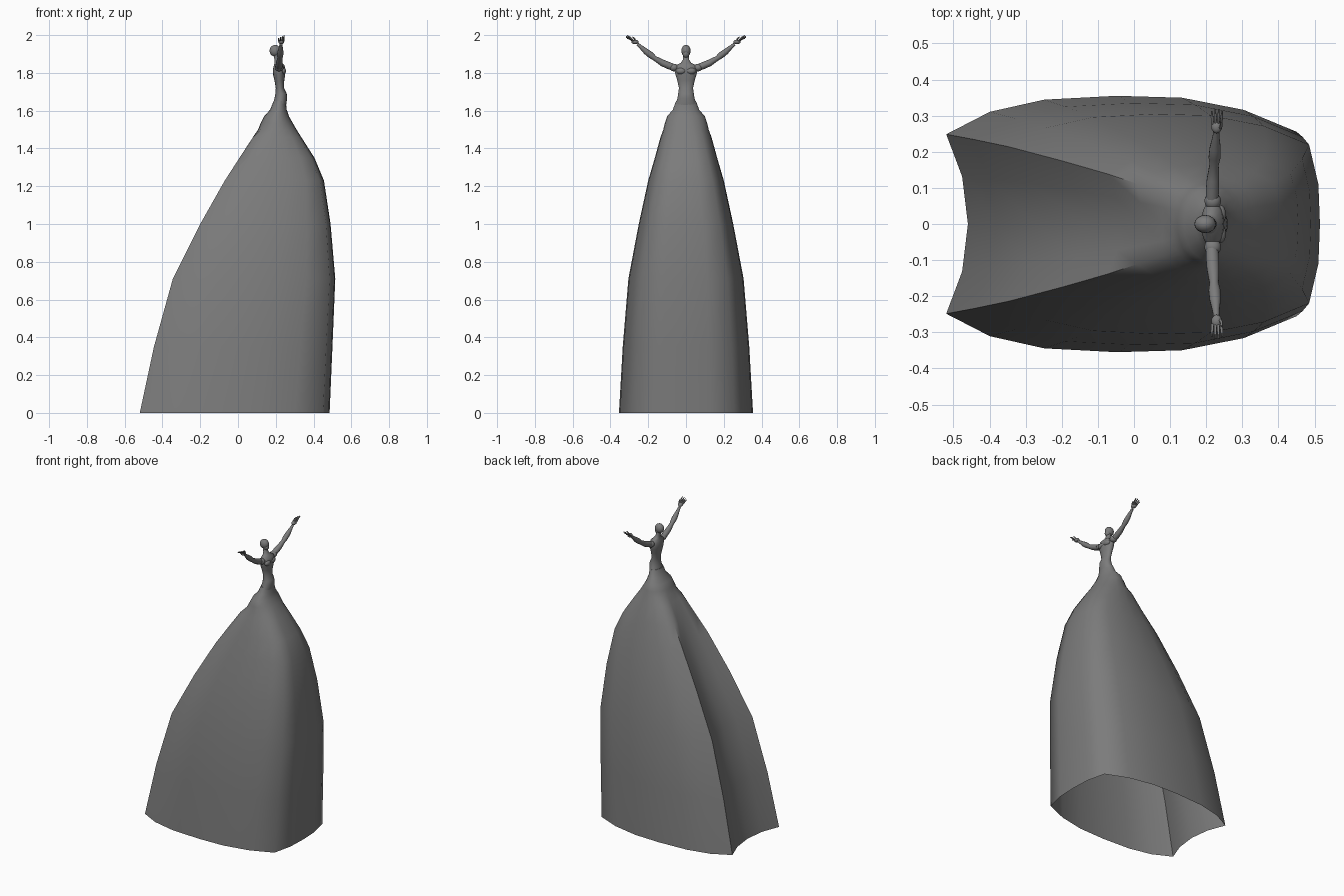
import bpy, bmesh, math
from mathutils import Vector

if "Cube" in bpy.data.objects:
    bpy.data.objects.remove(bpy.data.objects["Cube"])

grey = bpy.data.materials.new("stone grey")
grey.diffuse_color = (0.2, 0.2, 0.2, 1)
grey.use_nodes = True
grey.node_tree.nodes["Principled BSDF"].inputs["Base Color"].default_value = grey.diffuse_color


def finish(name, bm, angle=60):
    bmesh.ops.recalc_face_normals(bm, faces=bm.faces)
    me = bpy.data.meshes.new(name)
    bm.to_mesh(me)
    bm.free()
    ob = bpy.data.objects.new(name, me)
    bpy.context.collection.objects.link(ob)
    me.materials.append(grey)
    bpy.ops.object.select_all(action='DESELECT')
    ob.select_set(True)
    bpy.context.view_layer.objects.active = ob
    bpy.ops.object.shade_smooth_by_angle(angle=math.radians(angle))
    return ob


def loft(name, rings, cap_start=True, cap_end=True, angle=60):
    bm = bmesh.new()
    rows = [[bm.verts.new(p) for p in r] for r in rings]
    n = len(rows[0])
    for a, b in zip(rows, rows[1:]):
        for i in range(n):
            j = (i + 1) % n
            bm.faces.new((a[i], a[j], b[j], b[i]))
    if cap_start:
        bm.faces.new(rows[0])
    if cap_end:
        bm.faces.new(rows[-1])
    return finish(name, bm, angle)


def tube(name, path, sides=10):
    """Tapered limb through (x, y, z, radius) stations."""
    pts = [Vector(p[:3]) for p in path]
    rings = []
    for i, p in enumerate(pts):
        d = (pts[min(i + 1, len(pts) - 1)] - pts[max(i - 1, 0)]).normalized()
        u = d.cross(Vector((1, 0, 0)) if abs(d.x) < 0.9 else Vector((0, 1, 0))).normalized()
        v = d.cross(u)
        rings.append([p + path[i][3] * (math.cos(t) * u + math.sin(t) * v)
                      for t in (2 * math.pi * k / sides for k in range(sides))])
    return loft(name, rings)


def ball(name, loc, size):
    bm = bmesh.new()
    bmesh.ops.create_uvsphere(bm, u_segments=16, v_segments=10, radius=1)
    for v in bm.verts:
        v.co = Vector(loc) + Vector(v.co[i] * size[i] for i in range(3))
    return finish(name, bm)


# Gown: open-bottomed loft, half outline from front centre to back notch
half = [(1, 0), (0.995, 0.36), (0.965, 0.72), (0.82, 0.89), (0.65, 0.985),
        (0.47, 1), (0.27, 0.97), (0.12, 0.875), (0, 0.70), (0.02, 0.37)]
levels = [  # z, back x, front x, half width, notch depth, roundness
    (0, -0.52, 0.485, 0.355, 0.06, 0), (0.35, -0.445, 0.50, 0.335, 0.065, 0),
    (0.71, -0.345, 0.515, 0.305, 0.07, 0), (1.0, -0.2, 0.49, 0.25, 0.06, 0),
    (1.23, -0.075, 0.455, 0.20, 0.045, 0.1), (1.35, 0.0, 0.405, 0.165, 0.03, 0.2),
    (1.46, 0.07, 0.335, 0.135, 0.015, 0.4), (1.5, 0.105, 0.31, 0.12, 0.005, 0.7),
    (1.535, 0.12, 0.29, 0.112, 0, 0.9), (1.57, 0.138, 0.27, 0.10, 0, 1),
    (1.605, 0.17, 0.258, 0.07, 0, 1), (1.65, 0.188, 0.253, 0.053, 0, 1)]


def gown_ring(z, x0, x1, w, notch, rnd):
    pts = []
    for i, (u, v) in enumerate(half + [(0, 0)]):
        a = math.pi * i / len(half)
        if i == len(half):
            px = x0 + notch
        else:
            px = x0 + u * (x1 - x0) + (notch * 0.4 if i == len(half) - 1 else 0)
        ex = (x0 + x1) / 2 + (x1 - x0) / 2 * math.cos(a)
        pts.append((px + (ex - px) * rnd, w * (v + (math.sin(a) - v) * rnd), z))
    return pts + [(x, -y, zz) for x, y, zz in pts[-2:0:-1]]


loft("gown", [gown_ring(*l) for l in levels], cap_start=False)

# Torso: hips, waist, ribcage, shoulders and neck
torso = [(1.63, 0.185, 0.255, 0.058), (1.665, 0.193, 0.26, 0.046),
         (1.69, 0.198, 0.258, 0.042), (1.72, 0.2, 0.243, 0.038),
         (1.76, 0.193, 0.245, 0.047), (1.79, 0.186, 0.25, 0.056),
         (1.82, 0.185, 0.25, 0.064), (1.84, 0.19, 0.246, 0.054),
         (1.853, 0.193, 0.232, 0.028), (1.87, 0.193, 0.222, 0.017), (1.9, 0.188, 0.214, 0.016)]
loft("torso", [[((a + b) / 2 + (b - a) / 2 * math.cos(t), w * math.sin(t), z)
                for t in (2 * math.pi * k / 18 for k in range(18))]
               for z, a, b, w in torso])

# Head and jaw
ball("head", (0.197, 0, 1.917), (0.03, 0.025, 0.031))
ball("jaw", (0.209, 0, 1.9), (0.02, 0.018, 0.021))

for s, side in ((1, "left"), (-1, "right")):
    # Chest muscle and shoulder
    ball(side + "_chest", (0.238, s * 0.026, 1.81), (0.017, 0.027, 0.018))
    ball(side + "_shoulder", (0.218, s * 0.064, 1.828), (0.023, 0.024, 0.02))
    # Raised arm
    tube(side + "_arm", [(0.216, s * 0.055, 1.825, 0.017), (0.217, s * 0.09, 1.838, 0.019),
                         (0.219, s * 0.125, 1.853, 0.018), (0.222, s * 0.165, 1.877, 0.013),
                         (0.223, s * 0.185, 1.893, 0.017), (0.225, s * 0.21, 1.912, 0.016),
                         (0.227, s * 0.24, 1.938, 0.010), (0.228, s * 0.257, 1.952, 0.0085)])
    # Palm, fingers and thumb
    ball(side + "_palm", (0.229, s * 0.27, 1.964), (0.015, 0.019, 0.012))
    for k in range(4):
        x = 0.217 + 0.008 * k
        tip = 0.312 + 0.006 * (k in (1, 2))
        tube(f"{side}_finger_{k + 1}", [(x, s * 0.278, 1.968, 0.0045),
                                        (x + 0.001 * (k - 1), s * 0.297, 1.979 + 0.003 * k, 0.004),
                                        (x + 0.002 * (k - 1), s * tip, 1.983 + 0.005 * k, 0.0022)], 6)
    tube(side + "_thumb", [(0.236, s * 0.262, 1.962, 0.005), (0.242, s * 0.272, 1.98, 0.004),
                           (0.243, s * 0.283, 1.991, 0.0025)], 6)
